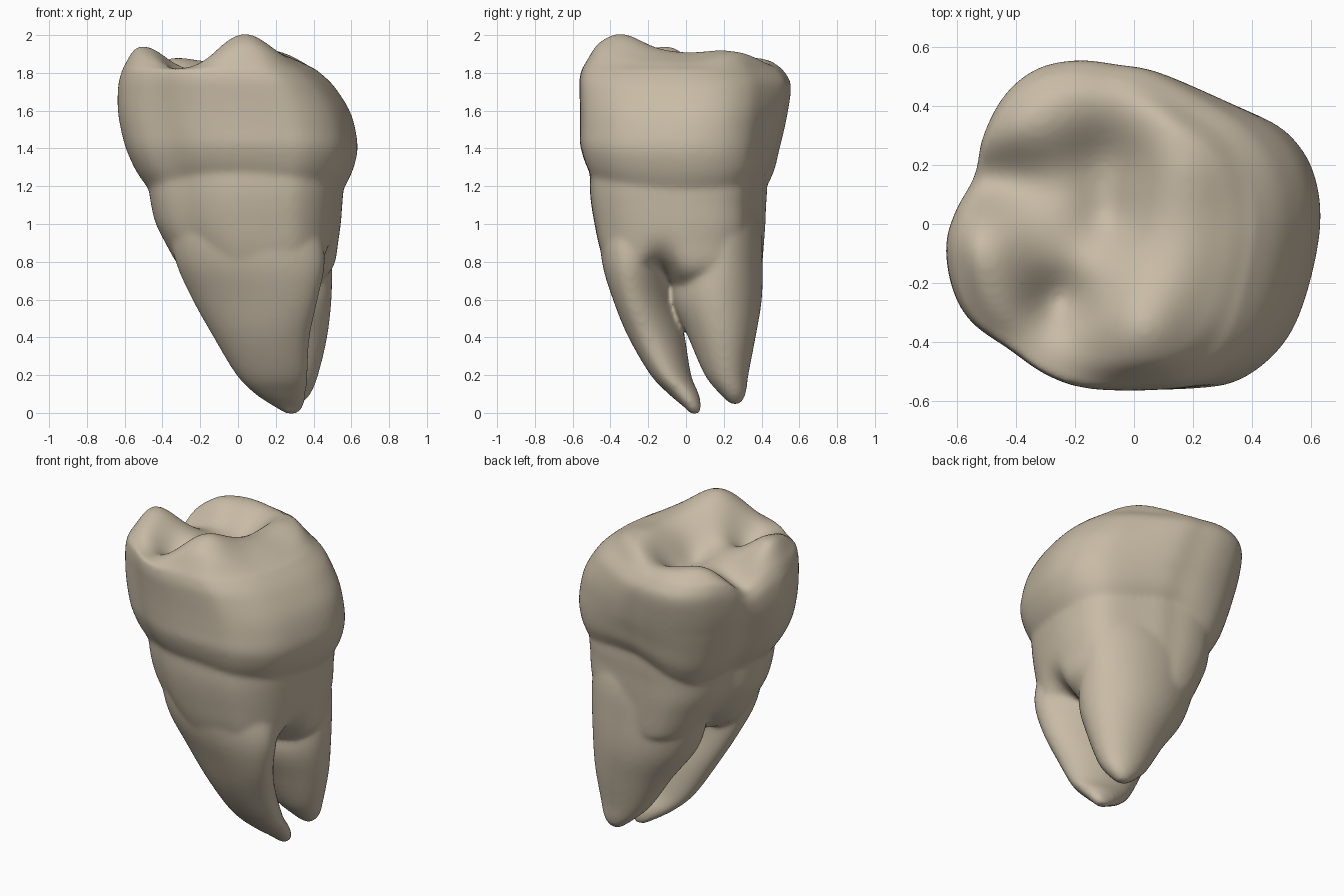
import bpy, bmesh, math
from mathutils import Vector

if "Cube" in bpy.data.objects:
    bpy.data.objects.remove(bpy.data.objects["Cube"])

SEG = 96

# Plan outline of the crown, counter-clockwise from the right side
OUTLINE = [(.63, .02), (.6, .2), (.5, .33), (.35, .42), (.14, .52), (0, .545), (-.15, .56), (-.3, .53),
           (-.42, .44), (-.5, .3), (-.53, .17), (-.6, .05), (-.635, -.07), (-.61, -.22), (-.54, -.33),
           (-.4, -.42), (-.25, -.51), (-.08, -.555), (.2, -.555), (.36, -.52), (.5, -.4), (.58, -.23)]


def catmull(a, b, c, d, t):
    return tuple(.5 * (2 * q + (r - p) * t + (2 * p - 5 * q + 4 * r - s) * t * t
                       + (3 * q - p - 3 * r + s) * t ** 3) for p, q, r, s in zip(a, b, c, d))


def refine(rows, steps=4):
    """Smoothly interpolate between table rows."""
    n, out = len(rows), []
    for i in range(n - 1):
        quad = [rows[max(0, min(n - 1, i + k))] for k in (-1, 0, 1, 2)]
        out += [catmull(*quad, j / steps) for j in range(steps)]
    return out + [rows[-1]]


def plan(i):
    """Unit-box position on the crown outline."""
    n = len(OUTLINE)
    f = i / SEG * n
    k = int(f)
    x, y = catmull(*(OUTLINE[(k + j) % n] for j in (-1, 0, 1, 2)), f - k)
    return (x + .635) / 1.265, (y + .555) / 1.115


PLAN = [plan(i) for i in range(SEG)]


def box_ring(row):
    """Crown outline stretched to extents x0, x1, y0, y1 at height z, with one corner swollen."""
    z, x0, x1, y0, y1, swell = row
    ring = []
    for u, v in PLAN:
        turn = math.atan2(v - .5, u - .5) - math.radians(42)
        push = swell * math.exp(-(turn / .42) ** 2) * .71
        ring.append(Vector((x0 + u * (x1 - x0) + push, y0 + v * (y1 - y0) + push, z)))
    return ring


def ellipse_ring(row):
    z, cx, cy, a, b, turn = row
    c, s = math.cos(math.radians(turn)), math.sin(math.radians(turn))
    pts = []
    for i in range(SEG):
        t = math.tau * i / SEG
        p, q = a * math.cos(t), b * math.sin(t)
        pts.append(Vector((cx + p * c - q * s, cy + p * s + q * c, z)))
    return pts


def loft(bm, rings):
    loops = [[bm.verts.new(p) for p in ring] for ring in rings]
    for lo, hi in zip(loops, loops[1:]):
        for i in range(SEG):
            j = (i + 1) % SEG
            bm.faces.new((lo[i], lo[j], hi[j], hi[i]))
    for loop in (loops[0], loops[-1]):
        centre = bm.verts.new(sum((v.co for v in loop), Vector()) / SEG)
        for i in range(SEG):
            bm.faces.new((loop[i], loop[(i + 1) % SEG], centre))


# Chewing surface: cusps and pits as (x, y, height, radius)
BUMPS = [(.03, -.36, .185, .15), (-.51, -.09, .12, .12), (-.2, .40, .05, .14), (.16, .2, .10, .15),
         (-.36, .32, .045, .1), (.08, .38, .03, .1), (.17, -.1, .07, .14), (-.45, -.28, .05, .1),
         (-.09, .2, -.10, .11), (-.25, -.26, -.10, .08), (-.09, .02, -.07, .08), (-.33, .14, -.03, .09)]


def chew_height(x, y):
    return 1.815 + sum(h * math.exp(-((x - a) ** 2 + (y - b) ** 2) / (2 * r * r) * 1.1)
                       for a, b, h, r in BUMPS)


bm = bmesh.new()

# Crown wall
WALL = [(1.22, -.48, .558, -.508, .437, .05), (1.3, -.54, .602, -.535, .472, .045),
        (1.4, -.59, .63, -.556, .495, .035), (1.5, -.62, .62, -.556, .52, .02),
        (1.6, -.636, .59, -.556, .54, .01), (1.7, -.637, .53, -.559, .555, 0),
        (1.76, -.63, .48, -.56, .55, 0), (1.82, -.612, .41, -.548, .51, 0)]
rings = [box_ring(r) for r in refine(WALL)]
for ring in rings:
    for p in ring:  # wavy neck line, fading out upward
        turn = math.atan2(p.y, p.x)
        fade = max(0, (1.5 - p.z) / .28)
        dip = .10 * math.exp(-((turn - math.radians(127)) / .55) ** 2)
        p.z += fade * (.015 - .045 * math.cos(2 * turn) - dip)

# Crown top
rim = rings[-1]
mid = Vector((-.1, 0, 0))
for k in range(1, 25):
    s = 1 - k / 25
    ring = []
    for p in rim:
        q = mid + (Vector((p.x, p.y, 0)) - mid) * s
        w = min(1, (1 - s) / .16)
        q.z = 1.82 + (chew_height(q.x, q.y) - 1.82) * (w * (2 - w))
        ring.append(q)
    rings.append(ring)

# Groove between the two left cusps
for ring in rings:
    for p in ring:
        near = math.exp(-((p.x + .52) / .16) ** 2 - ((p.y - .15) / .11) ** 2)
        p.z -= .11 * near * max(0, min(1, (p.z - 1.45) / .35))
loft(bm, rings)

# Root trunk, pinched on both ends where the roots split
TRUNK = [(.69, -.2, .42, -.34, .36, .02), (.74, -.28, .48, -.40, .395, .03), (.8, -.33, .512, -.43, .405, .035),
         (.9, -.385, .527, -.46, .413, .04), (1.0, -.435, .54, -.48, .42, .05),
         (1.1, -.46, .548, -.497, .424, .05), (1.2, -.475, .555, -.505, .43, .05),
         (1.38, -.5, .56, -.5, .43, .03)]
rings = [box_ring(r) for r in refine(TRUNK)]
for ring in rings:
    for p in ring:
        depth = max(0, (1.0 - p.z) / .3)
        line, width = (-.14, .075) if p.x > 0 else (.1, .09)
        pinch = .7 * depth ** 3 * math.exp(-((p.y - line) / width) ** 2)
        p.x *= 1 - min(.8, pinch)
loft(bm, rings)

# Front root and back root: z, centre x, centre y, half length, half width, turn
FRONT = [(1.22, .04, -.2, .36, .19, -4), (1.0, .035, -.245, .40, .2, -8), (.8, .065, -.25, .40, .185, -10),
         (.6, .09, -.215, .34, .155, -14), (.4, .125, -.155, .26, .14, -14), (.2, .18, -.08, .19, .105, -8),
         (.1, .225, -.012, .135, .08, 0), (.03, .27, .035, .075, .045, 0), (-.005, .285, .045, .03, .024, 0)]
BACK = [(1.22, .13, .12, .35, .21, 0), (1.0, .11, .165, .39, .23, 0), (.8, .13, .175, .37, .23, 0),
        (.6, .165, .165, .33, .236, 0), (.4, .225, .19, .247, .178, 0), (.2, .265, .215, .16, .115, 0),
        (.1, .295, .248, .09, .068, 0), (.045, .305, .262, .03, .025, 0)]
for root in (FRONT, BACK):
    loft(bm, [ellipse_ring(r) for r in refine(root)])

bmesh.ops.recalc_face_normals(bm, faces=bm.faces)
mesh = bpy.data.meshes.new("tooth")
bm.to_mesh(mesh)
bm.free()
tooth = bpy.data.objects.new("tooth", mesh)
bpy.context.collection.objects.link(tooth)

# Ivory colour
ivory = bpy.data.materials.new("ivory")
ivory.diffuse_color = (.58, .50, .38, 1)
ivory.use_nodes = True
ivory.node_tree.nodes["Principled BSDF"].inputs["Base Color"].default_value = ivory.diffuse_color
mesh.materials.append(ivory)

# Fuse the parts into one smooth skin
fuse = tooth.modifiers.new("fuse", 'REMESH')
fuse.mode = 'VOXEL'
fuse.voxel_size = .014
fuse.use_smooth_shade = True
soften = tooth.modifiers.new("soften", 'SMOOTH')
soften.factor = .5
soften.iterations = 12
